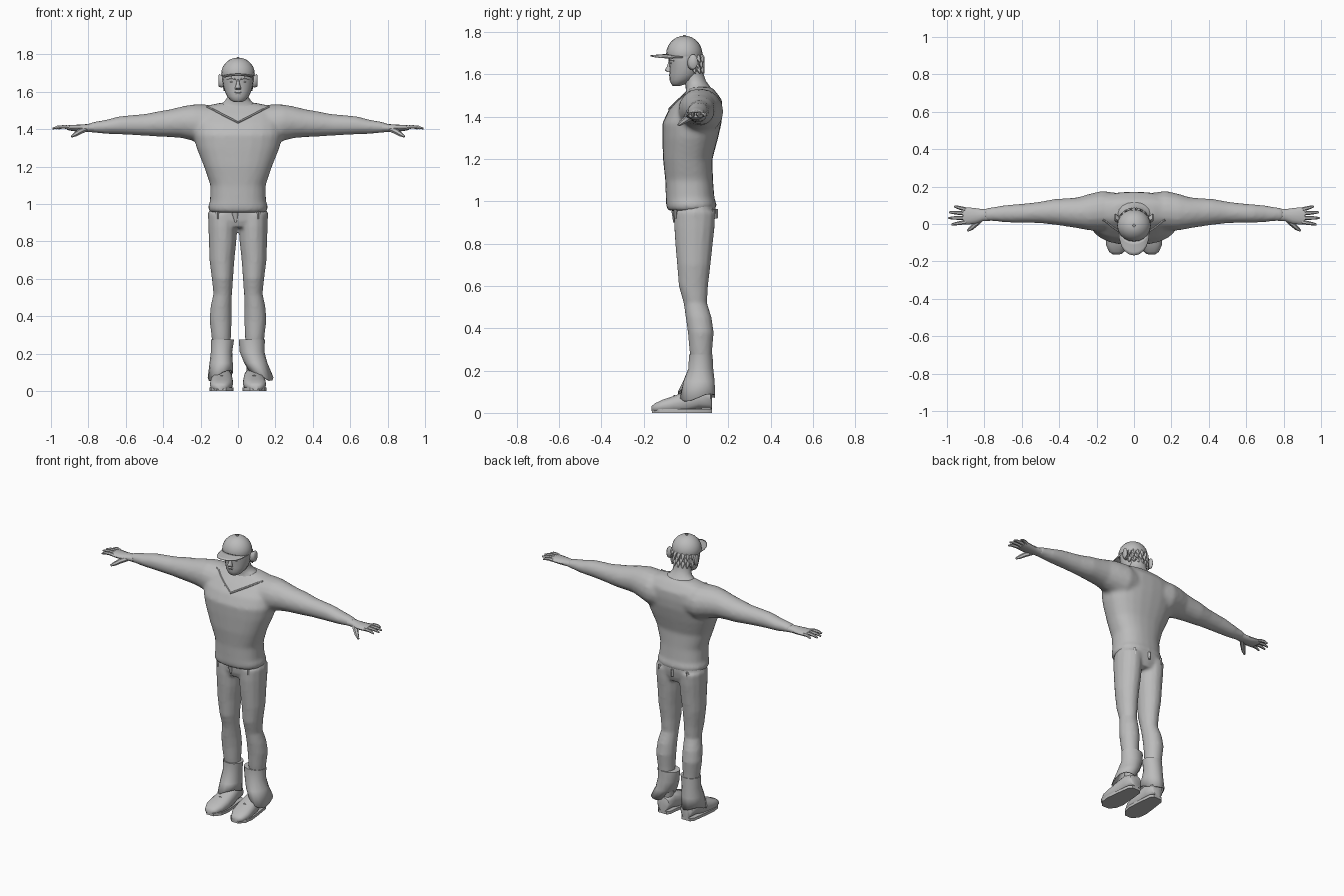
import bpy, bmesh, math
from mathutils import Vector
from mathutils.bvhtree import BVHTree

grey = bpy.data.materials.new("plain grey")
grey.diffuse_color = (0.5, 0.5, 0.5, 1)


def finish(name, bm, angle=50):
    bmesh.ops.recalc_face_normals(bm, faces=bm.faces)
    me = bpy.data.meshes.new(name)
    bm.to_mesh(me)
    bm.free()
    ob = bpy.data.objects.new(name, me)
    bpy.context.collection.objects.link(ob)
    me.materials.append(grey)
    bpy.ops.object.select_all(action='DESELECT')
    bpy.context.view_layer.objects.active = ob
    ob.select_set(True)
    bpy.ops.object.shade_smooth_by_angle(angle=math.radians(angle))
    return ob


def loft(bm, rings, axis='z', n=16, side=1, p=1.0, caps=(True, True)):
    """Skin rings (t, a, b, ra, rb) placed along an axis; p < 1 squares them off."""
    prev = None
    for i, (t, a, b, ra, rb) in enumerate(rings):
        loop = []
        for k in range(n):
            c, s = math.cos(math.tau * k / n), math.sin(math.tau * k / n)
            u = a + ra * math.copysign(abs(c) ** p, c)
            v = b + rb * math.copysign(abs(s) ** p, s)
            co = {'z': (u, v, t), 'x': (t, u, v), 'y': (u, t, v)}[axis]
            loop.append(bm.verts.new((co[0] * side, co[1], co[2])))
        if prev:
            for k in range(n):
                bm.faces.new((prev[k], prev[(k + 1) % n], loop[(k + 1) % n], loop[k]))
        if (i == 0 and caps[0]) or (i == len(rings) - 1 and caps[1]):
            bm.faces.new(loop)
        prev = loop


def tube(bm, pts, r, n=6):
    """Tapered tube through points; r is a list of radii."""
    prev = None
    for i, pt in enumerate(pts):
        d = (Vector(pts[min(i + 1, len(pts) - 1)]) - Vector(pts[max(i - 1, 0)])).normalized()
        u = d.cross(Vector((0, 0, 1)) if abs(d.z) < .9 else Vector((0, 1, 0))).normalized()
        w = d.cross(u)
        loop = [bm.verts.new(Vector(pt) + r[i] * (u * math.cos(math.tau * k / n) + w * math.sin(math.tau * k / n)))
                for k in range(n)]
        if prev:
            for k in range(n):
                bm.faces.new((prev[k], prev[(k + 1) % n], loop[(k + 1) % n], loop[k]))
        if i in (0, len(pts) - 1):
            bm.faces.new(loop)
        prev = loop


def fuse(ob, voxel, rounds):
    """Merge overlapping lofts into one smooth skin."""
    m = ob.modifiers.new("merge", 'REMESH')
    m.mode, m.voxel_size, m.use_smooth_shade = 'VOXEL', voxel, True
    s = ob.modifiers.new("soften", 'SMOOTH')
    s.factor, s.iterations = 0.5, rounds


# Shirt: torso, shoulders and sleeves merged
bm = bmesh.new()
loft(bm, [(.955, 0, .025, .145, .105), (.965, 0, .025, .157, .117), (.99, 0, .025, .16, .12),
          (1.01, 0, .02, .15, .115), (1.1, 0, .015, .148, .113), (1.2, 0, .008, .182, .117),
          (1.3, 0, .02, .222, .132), (1.37, 0, .028, .24, .14), (1.43, 0, .045, .24, .128),
          (1.48, 0, .065, .23, .105), (1.52, 0, .07, .19, .07), (1.54, 0, .07, .10, .05)],
     n=24, p=.85)
arm = [(.08, .065, 1.42, .10, .10), (.17, .07, 1.425, .108, .108), (.24, .063, 1.435, .098, .098),
       (.3, .06, 1.437, .083, .085), (.36, .062, 1.432, .076, .075), (.42, .065, 1.428, .07, .069),
       (.5, .062, 1.423, .058, .058), (.58, .058, 1.422, .052, .053), (.64, .056, 1.42, .05, .048),
       (.7, .055, 1.413, .045, .039), (.77, .052, 1.41, .037, .029), (.8, .05, 1.408, .032, .024)]
for s in (1, -1):
    loft(bm, arm, 'x', 16, s)
bmesh.ops.recalc_face_normals(bm, faces=bm.faces)
skin = BVHTree.FromBMesh(bm)
shirt = finish("shirt_and_sleeves", bm)
fuse(shirt, .012, 5)

# Neckline: thin trim that follows the shirt in a V
bm = bmesh.new()
line = []
for i in range(-10, 11):
    f = abs(i) / 10
    hit = skin.ray_cast(Vector((.165 * i / 10, -1, 1.435 + .085 * f)), Vector((0, 1, 0)))[0]
    line.append(hit if hit else Vector((.165 * i / 10, .05, 1.53)))
tube(bm, line, [.006] * len(line), 6)
finish("neckline_trim", bm)

# Sloping base of the neck, and the neck
bm = bmesh.new()
loft(bm, [(1.47, 0, .06, .15, .085), (1.52, 0, .065, .125, .065), (1.545, 0, .055, .075, .057),
          (1.57, 0, .042, .057, .052), (1.6, 0, .032, .055, .052), (1.64, 0, .03, .055, .05)], n=16)
finish("neck", bm)

# Head with jaw
bm = bmesh.new()
loft(bm, [(1.546, 0, -.045, .022, .018), (1.555, 0, -.036, .04, .034), (1.575, 0, -.02, .058, .058),
          (1.6, 0, -.008, .07, .07), (1.63, 0, -.005, .078, .073), (1.66, 0, -.006, .083, .074),
          (1.7, 0, -.006, .085, .08), (1.74, 0, -.005, .07, .065)], n=20)
finish("head", bm)

# Face: nose, lips, brows, eyes
bm = bmesh.new()
loft(bm, [(1.612, 0, -.078, .017, .012), (1.62, 0, -.082, .016, .018), (1.64, 0, -.077, .01, .012),
          (1.67, 0, -.072, .008, .009)], n=8)
finish("nose", bm)
bm = bmesh.new()
for z, y in ((1.59, -.07), (1.597, -.073)):
    tube(bm, [(-.026, y + .012, z), (-.01, y - .003, z), (.01, y - .003, z), (.026, y + .012, z)],
         [.003, .006, .006, .003])
finish("lips", bm)
bm = bmesh.new()
for s in (1, -1):
    tube(bm, [(s * .014, -.079, 1.667), (s * .036, -.073, 1.672), (s * .06, -.056, 1.665)], [.005, .007, .004])
    tube(bm, [(s * .02, -.073, 1.65), (s * .035, -.069, 1.652), (s * .05, -.06, 1.65)], [.002, .006, .002])
finish("brows_and_eyes", bm)

# Ears
bm = bmesh.new()
for s in (1, -1):
    loft(bm, [(.07, .02, 1.655, .012, .025), (.086, .026, 1.655, .02, .034), (.1, .034, 1.66, .022, .036),
              (.105, .035, 1.66, .016, .03)], 'x', 10, s)
finish("ears", bm)

# Hair tufts under the back of the cap
bm = bmesh.new()
for row, z in enumerate((1.69, 1.665, 1.64)):
    for k in range(-3, 4):
        a = k * .33 + (row % 2) * .12
        d = Vector((math.sin(a), math.cos(a), 0))
        base = Vector((0, -.005, z)) + d * .07
        tube(bm, [base, base + d * .012 + Vector((0, 0, -.015)), base + d * .02 + Vector((0, 0, -.035))],
             [.016, .014, .003], 5)
finish("hair", bm)

# Cap: dome, brim and button
bm = bmesh.new()
loft(bm, [(1.685, 0, -.008, .088, .084)] +
     [(1.695 + .088 * math.sin(a), 0, -.008, .09 * math.cos(a), .086 * math.cos(a))
      for a in [i * math.pi / 14 for i in range(7)]], n=20)
loft(bm, [(1.778, 0, -.008, .008, .008), (1.787, 0, -.008, .006, .006)], n=8)
finish("cap_dome", bm)
bm = bmesh.new()
rows = []
for j in range(5):
    f = j / 4
    row = []
    for k in range(11):
        a = math.pi * k / 10
        y = -.015 - (.078 + .075 * f) * math.sin(a) ** (1 - .3 * f)
        row.append(bm.verts.new((.088 * math.cos(a) * (1 - .06 * f), y,
                                 1.697 - .012 * abs(math.cos(a)) ** 2 - .006 * f)))
    rows.append(row)
for j in range(4):
    for k in range(10):
        bm.faces.new((rows[j][k], rows[j][k + 1], rows[j + 1][k + 1], rows[j + 1][k]))
bmesh.ops.remove_doubles(bm, verts=bm.verts, dist=.0005)
brim = finish("cap_brim", bm)
brim.modifiers.new("thickness", 'SOLIDIFY').thickness = .006

# Hands: cuff line, palm, four fingers and thumb
for s, label in ((1, "left"), (-1, "right")):
    bm = bmesh.new()
    loft(bm, [(.77, .05, 1.408, .034, .025), (.81, .047, 1.406, .032, .021), (.85, .043, 1.405, .042, .019),
              (.89, .043, 1.407, .046, .016), (.915, .045, 1.408, .044, .012)], 'x', 12, s)
    for y0, y1, length in ((.078, .094, .06), (.056, .063, .088), (.033, .032, .092), (.01, -.002, .075)):
        tube(bm, [(s * (.9 + length * f), y0 + (y1 - y0) * f, 1.408 + .01 * math.sin(2 * f) - .014 * f * f)
                  for f in (0, .35, .7, 1)], [.011, .0105, .009, .005])
    tube(bm, [(s * .815, .03, 1.4), (s * .845, .002, 1.388), (s * .87, -.022, 1.372), (s * .89, -.036, 1.36)],
         [.015, .015, .012, .006])
    finish(label + "_hand", bm)

# Trousers: hips and legs merged
bm = bmesh.new()
loft(bm, [(.875, 0, .04, .14, .08), (.91, 0, .04, .158, .093), (.95, 0, .042, .158, .098),
          (1.0, 0, .042, .145, .098)], n=20, p=.85)
leg = [(.95, .082, .042, .079, .098), (.88, .082, .04, .077, .097), (.8, .082, .038, .074, .09),
       (.7, .086, .037, .067, .08), (.6, .083, .035, .057, .07), (.52, .082, .044, .05, .056),
       (.45, .09, .06, .057, .062), (.38, .093, .07, .06, .062), (.3, .09, .07, .053, .055), (.2, .085, .075, .045, .045),
       (.08, .085, .07, .038, .04)]
for s in (1, -1):
    loft(bm, leg, n=14, side=s)
fuse(finish("trousers", bm), .01, 3)

# Fly flap and belt loops below the hem
bm = bmesh.new()
loft(bm, [(.9, -.012, -.055, .004, .006), (.955, -.016, -.062, .018, .008)], n=6)
for x, y in ((.11, -.047), (-.11, -.047), (.1, .128), (-.1, .128), (0, .142)):
    loft(bm, [(.92, x, y, .008, .008), (.965, x, y, .01, .01)], n=4)
finish("fly_and_belt_loops", bm)

# Flared, open trouser cuffs, each hanging differently
cuffs = {"right": [(.275, -.083, .07, .062, .057), (.21, -.088, .07, .057, .06), (.15, -.09, .06, .062, .075),
                   (.07, -.095, .05, .067, .09)],
         "left": [(.275, .074, .07, .07, .057), (.21, .075, .07, .066, .06), (.15, .095, .062, .062, .075),
                  (.075, .13, .055, .06, .085)]}
for label, rings in cuffs.items():
    bm = bmesh.new()
    loft(bm, rings, n=14, caps=(True, False))
    s = 1 if label == "left" else -1
    for v in bm.verts:  # ragged folds along the hem
        if v.co.z < .1:
            v.co.z += .018 * math.sin(5 * math.atan2(v.co.y - .05, v.co.x)) - .2 * (s * v.co.x - .09) + .015
    cuff = finish(label + "_trouser_cuff", bm, 40)
    cuff.modifiers.new("thickness", 'SOLIDIFY').thickness = .006

# Shoes: rounded upper and flat sole, toes turned out
for s, label in ((1, "left"), (-1, "right")):
    bm = bmesh.new()
    loft(bm, [(.122, .083, .045, .03, .03), (.115, .083, .06, .042, .04), (.06, .083, .07, .05, .052),
              (0, .085, .052, .058, .052), (-.06, .088, .04, .062, .04), (-.11, .092, .032, .058, .031),
              (-.148, .094, .024, .04, .021), (-.162, .094, .02, .02, .012)], 'y', 14, s, p=.8)
    for v in bm.verts:
        v.co.z = max(v.co.z, .004)
    finish(label + "_shoe", bm)
    bm = bmesh.new()
    outline = [(.122, .03), (.1, .046), (.0, .058), (-.07, .064), (-.125, .055), (-.16, .025)]
    pts = [(.086 + w - .02 * y, y) for y, w in outline] + [(.086 - w - .02 * y, y) for y, w in reversed(outline)]
    f = bm.faces.new([bm.verts.new((s * x, y, 0)) for x, y in pts])
    top = bmesh.ops.extrude_face_region(bm, geom=[f])['geom']
    bmesh.ops.translate(bm, vec=(0, 0, .018), verts=[g for g in top if isinstance(g, bmesh.types.BMVert)])
    finish(label + "_sole", bm, 30)
    # laces
    bm = bmesh.new()
    for y, z in ((-.055, .079), (-.03, .085), (-.005, .092)):
        tube(bm, [(s * .058, y, z - .008), (s * .086, y, z + .003), (s * .114, y, z - .008)], [.004] * 3, 5)
    finish(label + "_laces", bm)
